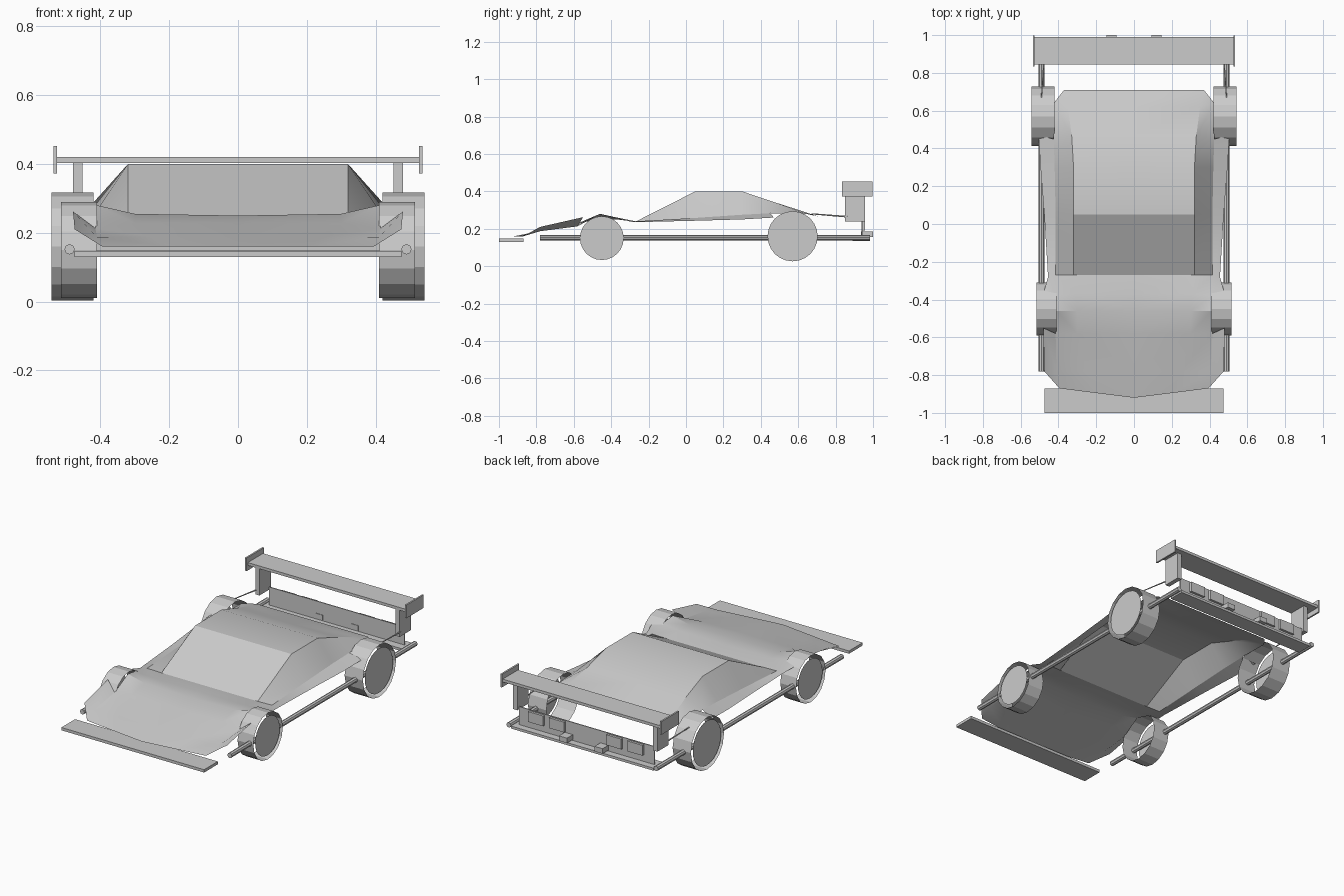
import bpy, bmesh, math
from mathutils import Vector

if "Cube" in bpy.data.objects:
    bpy.data.objects.remove(bpy.data.objects["Cube"])


def add_object(name, bm, smooth=None, mirror=False):
    mesh = bpy.data.meshes.new(name)
    bm.to_mesh(mesh)
    bm.free()
    ob = bpy.data.objects.new(name, mesh)
    bpy.context.collection.objects.link(ob)
    if mirror:
        mod = ob.modifiers.new("mirror", 'MIRROR')
        mod.use_clip = True
    if smooth:
        bpy.ops.object.select_all(action='DESELECT')
        ob.select_set(True)
        bpy.context.view_layer.objects.active = ob
        bpy.ops.object.shade_smooth_by_angle(angle=math.radians(smooth))
    return ob


def box(name, x, y, z, mirror=False):
    """Box from (min, max) ranges on each axis."""
    bm = bmesh.new()
    bmesh.ops.create_cube(bm, size=1)
    for v in bm.verts:
        v.co = Vector([(a + b) / 2 + c * (b - a) for c, (a, b) in zip(v.co, (x, y, z))])
    return add_object(name, bm, mirror=mirror)


def rod(name, a, b, r1, r2, sides=8, caps=True, smooth=None):
    """Mirrored cylinder or cone between two points."""
    a, b = Vector(a), Vector(b)
    bm = bmesh.new()
    bmesh.ops.create_cone(bm, cap_ends=caps, segments=sides, radius1=r1, radius2=r2,
                          depth=(b - a).length)
    m = (b - a).to_track_quat('Z', 'Y').to_matrix().to_4x4()
    m.translation = (a + b) / 2
    bmesh.ops.transform(bm, matrix=m, verts=bm.verts)
    return add_object(name, bm, smooth, mirror=True)


# Body shell: half cross-sections from nose to tail
# (centre, inner, side edge, outer flare or None at the wheel arches)
rows = [
    [(0, -.92, .16), (.2, -.895, .16), (.395, -.87, .16), None],
    [(0, -.78, .188), (.25, -.78, .188), (.41, -.78, .187), (.475, -.78, .21)],
    [(0, -.58, .23), (.3, -.58, .228), (.415, -.58, .213), (.48, -.55, .262)],
    [(0, -.46, .25), (.3, -.46, .255), (.41, -.46, .28), None],
    [(0, -.37, .25), (.31, -.37, .25), (.42, -.38, .262), (.475, -.35, .25)],
    [(0, -.27, .238), (.32, -.27, .238), (.415, -.27, .24), (.455, -.28, .235)],
    [(0, .05, .40), (.32, .05, .40), (.415, .05, .258), (.475, .05, .243)],
    [(0, .30, .40), (.32, .30, .40), (.42, .30, .275), (.495, .30, .25)],
    [(0, .47, .343), (.33, .47, .343), (.425, .45, .283), (.505, .47, .26)],
    [(0, .62, .295), (.35, .62, .295), (.425, .64, .28), None],
    [(0, .71, .265), (.3, .71, .265), (.37, .71, .265), None],
]
bm = bmesh.new()
grid = [[bm.verts.new(p) if p else None for p in row] for row in rows]
for r0, r1 in zip(grid, grid[1:]):
    for i in range(3):
        quad = (r0[i], r0[i + 1], r1[i + 1], r1[i])
        if None not in quad:
            bm.faces.new(quad)
bm.faces.new((grid[0][2], grid[1][3], grid[1][2]))  # nose corner
add_object("body_shell", bm, smooth=25, mirror=True)

# Wheels: open tyre tubes with an outer disc
for pos, y, z, r, disc, x0, x1 in (("front", -.45, .15, .14, .117, .41, .515),
                                   ("rear", .57, .16, .157, .134, .42, .542)):
    rod(pos + "_tyres", (x0, y, z), (x1, y, z), r, r, 16, caps=False)
    bm = bmesh.new()
    bmesh.ops.create_circle(bm, cap_ends=True, segments=24, radius=disc)
    for v in bm.verts:
        v.co = Vector((x1 - .004, y + v.co.x, z + v.co.y))
    add_object(pos + "_wheel_discs", bm, mirror=True)

# Side rails and thin stays to the wing
rod("side_rails", (.49, -.78, .152), (.49, .985, .152), .015, .015)
rod("wing_stays", (.49, .67, .28), (.472, .92, .26), .003, .005, 6)

# Front splitter and rear bumper
box("front_splitter", (-.475, .475), (-1, -.87), (.13, .147))
box("rear_bumper", (-.475, .475), (.89, .985), (.135, .15))

# Rear panel, lamps and exhausts
box("rear_panel", (-.45, .45), (.938, .944), (.15, .258))
for name, x in (("inner_lamps", .19), ("outer_lamps", .33)):
    box(name, (x - .05, x + .05), (.94, .958), (.19, .252), mirror=True)
box("exhausts", (.092, .145), (.935, 1.0), (.155, .185), mirror=True)

# Rear wing
box("wing_blade", (-.53, .53), (.845, .99), (.403, .42))
box("wing_end_plates", (.526, .536), (.833, .998), (.373, .452), mirror=True)
box("wing_struts", (.452, .48), (.85, .957), (.24, .405), mirror=True)
